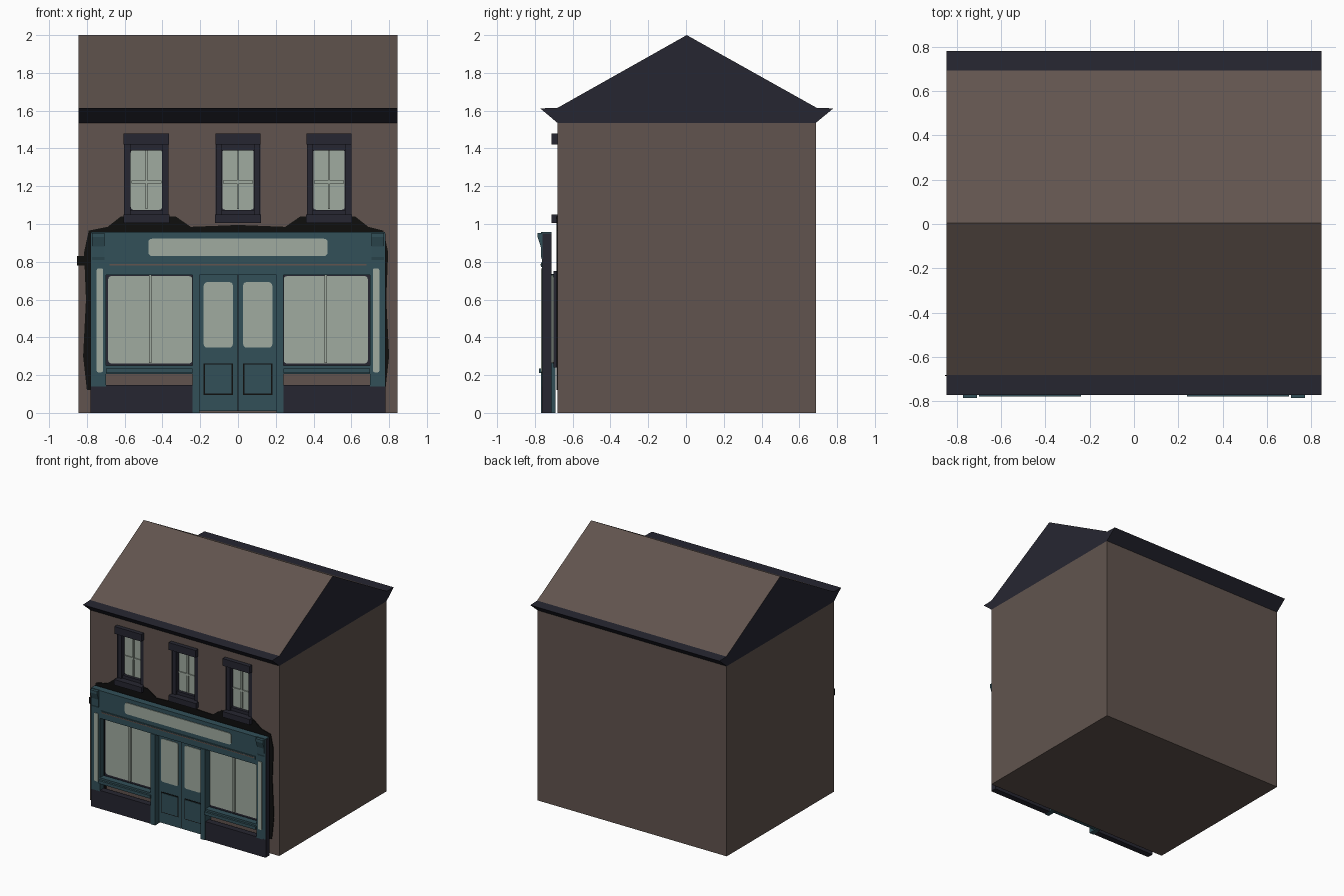
import bpy, bmesh, math
from mathutils import Vector

cube = bpy.data.objects.get("Cube")
if cube:
    bpy.data.objects.remove(cube)


def material(name, r, g, b):
    lin = [((c / 255 + 0.055) / 1.055) ** 2.4 for c in (r, g, b)] + [1]
    m = bpy.data.materials.new(name)
    m.use_nodes = True
    m.diffuse_color = lin
    bsdf = m.node_tree.nodes["Principled BSDF"]
    bsdf.inputs["Base Color"].default_value = lin
    bsdf.inputs["Roughness"].default_value = 0.9
    return m


BROWN = material("warm brown", 97, 84, 78)
NAVY = material("dark navy", 38, 38, 49)
TEAL = material("deep teal", 50, 80, 89)
PALE = material("pale sage", 160, 171, 160)
BLACK = material("soot black", 14, 14, 13)


def prism(name, points, direction, mats):
    """Extrude a closed outline of 3D points along a direction."""
    bm = bmesh.new()
    face = bm.faces.new([bm.verts.new(p) for p in points])
    ext = bmesh.ops.extrude_face_region(bm, geom=[face])
    verts = [v for v in ext["geom"] if isinstance(v, bmesh.types.BMVert)]
    bmesh.ops.translate(bm, verts=verts, vec=Vector(direction))
    bmesh.ops.recalc_face_normals(bm, faces=bm.faces)
    mesh = bpy.data.meshes.new(name)
    bm.to_mesh(mesh)
    bm.free()
    for m in mats:
        mesh.materials.append(m)
    ob = bpy.data.objects.new(name, mesh)
    bpy.context.collection.objects.link(ob)
    return ob


def box(name, x, y, z, mat):
    """Box from (min, max) pairs."""
    pts = [(x[0], y[0], z[0]), (x[1], y[0], z[0]), (x[1], y[0], z[1]), (x[0], y[0], z[1])]
    return prism(name, pts, (0, y[1] - y[0], 0), [mat])


def rounded(name, x, z, front, mat, radius=0.015, depth=0.006):
    """Thin upright plate with rounded corners."""
    pts = []
    corners = [(x[1], z[1], -1, -1), (x[0], z[1], 1, -1), (x[0], z[0], 1, 1), (x[1], z[0], -1, 1)]
    for i, (cx, cz, sx, sz) in enumerate(corners):
        for k in range(4):
            a = math.pi / 2 * (i + k / 3)
            pts.append((cx + sx * radius + radius * math.cos(a), front,
                        cz + sz * radius + radius * math.sin(a)))
    return prism(name, pts, (0, depth, 0), [mat])


def span(side, a, b):
    """Range of x mirrored to the given side."""
    return tuple(sorted((side * a, side * b)))


W, FRONT, BACK, EAVE, RIDGE = 0.845, -0.68, 0.687, 1.535, 0.004
WINDOWS = {"right": -0.485, "middle": 0.0, "left": 0.482}

# Walls with three window recesses
walls = box("walls", (-W, W), (FRONT, BACK), (0, EAVE), BROWN)
for key, cx in WINDOWS.items():
    cutter = box("cutter", (cx - 0.118, cx + 0.118), (FRONT - 0.1, FRONT + 0.06), (1.03, 1.44), NAVY)
    cutter.hide_render = True
    mod = walls.modifiers.new("recess", "BOOLEAN")
    mod.object, mod.solver = cutter, "EXACT"
    bpy.context.view_layer.objects.active = walls
    bpy.ops.object.modifier_apply(modifier=mod.name)
    bpy.data.objects.remove(cutter)

# Roof with flared eaves: slopes brown, everything else navy
section = [(FRONT, EAVE), (-0.772, 1.612), (FRONT, 1.615), (RIDGE, 2.0),
           (BACK + 0.005, 1.615), (0.78, 1.612), (BACK, EAVE)]
roof = prism("roof", [(-W, y, z) for y, z in section], (2 * W, 0, 0), [NAVY, BROWN])
for f in roof.data.polygons:
    if f.center.z > 1.7 and abs(f.normal.x) < 0.5:
        f.material_index = 1

# Upper windows
for key, cx in WINDOWS.items():
    n = key + "_upper_window_"
    for s, tag in ((-1, "right"), (1, "left")):
        x = sorted((cx + s * 0.118, cx + s * 0.084))
        box(n + tag + "_jamb", x, (-0.672, -0.62), (1.03, 1.44), NAVY)
        rx = sorted((cx + s * 0.118, cx + s * 0.115))
        box(n + tag + "_reveal", rx, (FRONT, -0.67), (1.03, 1.44), NAVY)
    box(n + "head", (cx - 0.09, cx + 0.09), (-0.66, -0.62), (1.39, 1.44), NAVY)
    box(n + "foot", (cx - 0.09, cx + 0.09), (-0.66, -0.62), (1.03, 1.075), NAVY)
    box(n + "back", (cx - 0.09, cx + 0.09), (-0.63, -0.62), (1.05, 1.42), NAVY)
    rounded(n + "glass", (cx - 0.083, cx + 0.083), (1.075, 1.393), -0.636, PALE)
    box(n + "upright_bar", (cx - 0.006, cx + 0.006), (-0.646, -0.635), (1.08, 1.39), PALE)
    box(n + "cross_bar", (cx - 0.08, cx + 0.08), (-0.644, -0.635), (1.215, 1.23), PALE)
    box(n + "lintel", (cx - 0.12, cx + 0.12), (-0.713, -0.64), (1.42, 1.478), NAVY)
    box(n + "sill", (cx - 0.122, cx + 0.122), (-0.713, -0.64), (1.005, 1.05), NAVY)

# Soot stain on the wall around the shopfront
half = [(0.25, 0.985), (0.33, 1.04), (0.62, 1.04), (0.69, 0.985), (0.77, 0.965),
        (0.795, 0.85), (0.785, 0.6), (0.8, 0.3), (0.78, 0.12), (0.7, 0.12), (0.7, 0.8)]
for s, tag in ((-1, "right"), (1, "left")):
    grow = 0.02 if s < 0 else 0.0
    pts = [(0, FRONT - 0.006, 0.8), (0, FRONT - 0.006, 0.995)]
    pts += [(s * (x + (grow if x > 0.75 else 0)), FRONT - 0.006, z) for x, z in half]
    prism(tag + "_wall_stain", pts, (0, 0.006, 0), [BLACK])
box("stain_bump", (-0.852, -0.79), (-0.686, FRONT), (0.78, 0.83), BLACK)

# Fascia with sign panel
Y0, Y1 = -0.762, -0.712
box("fascia", (-0.778, 0.778), (Y0, Y1), (0.73, 0.957), TEAL)
box("cornice", (-0.70, 0.70), (-0.768, Y0), (0.935, 0.957), TEAL)
rounded("sign_panel", (-0.475, 0.475), (0.83, 0.922), -0.767, PALE, radius=0.02)
box("fascia_moulding", (-0.69, 0.69), (-0.768, Y0), (0.772, 0.795), TEAL)
box("moulding_line", (-0.68, 0.68), (-0.77, -0.767), (0.78, 0.788), BROWN)

# Side elements of the shopfront, mirrored
for s, tag in ((-1, "right"), (1, "left")):
    n = tag + "_"
    box(n + "pilaster", span(s, 0.70, 0.778), (Y0, Y1), (0.14, 0.74), TEAL)
    box(n + "pilaster_return", span(s, 0.778, 0.78), (Y0 + 0.003, Y1), (0.0, 0.95), NAVY)
    rounded(n + "pilaster_inlay", span(s, 0.714, 0.748), (0.215, 0.765), -0.767, PALE, 0.008)
    bracket = [(Y0, 0.81), (-0.767, 0.825), (-0.769, 0.88), (-0.785, 0.93), (-0.785, 0.952), (Y0, 0.952)]
    x = span(s, 0.708, 0.772)
    prism(n + "bracket", [(x[0], y, z) for y, z in bracket], (x[1] - x[0], 0, 0), [TEAL])
    box(n + "plinth", span(s, 0.24, 0.778), (Y0, Y1), (0.0, 0.148), NAVY)

    # Shop window
    box(n + "window_rail", span(s, 0.24, 0.70), (Y0, Y1), (0.207, 0.25), TEAL)
    box(n + "window_sill", span(s, 0.24, 0.70), (-0.779, Y0), (0.21, 0.235), TEAL)
    box(n + "window_frame", span(s, 0.23, 0.70), (-0.702, FRONT), (0.24, 0.75), NAVY)
    rounded(n + "window_glass", span(s, 0.243, 0.687), (0.262, 0.724), -0.707, PALE)
    box(n + "window_mullion", span(s, 0.457, 0.472), (-0.722, -0.705), (0.265, 0.73), PALE)

    # Door post and leaf
    box(n + "door_post", span(s, 0.203, 0.242), (-0.768, -0.69), (0.0, 0.732), TEAL)
    box(n + "door_leaf", span(s, 0.002, 0.203), (-0.72, -0.69), (0.01, 0.735), TEAL)
    rounded(n + "door_glass", span(s, 0.027, 0.182), (0.345, 0.693), -0.724, PALE, 0.02)
    box(n + "door_panel_groove", span(s, 0.027, 0.182), (-0.722, -0.719), (0.095, 0.262), BLACK)
    box(n + "door_panel", span(s, 0.034, 0.175), (-0.726, -0.719), (0.102, 0.255), TEAL)
box("door_gap", (-0.003, 0.003), (-0.718, -0.69), (0.01, 0.735), BLACK)
